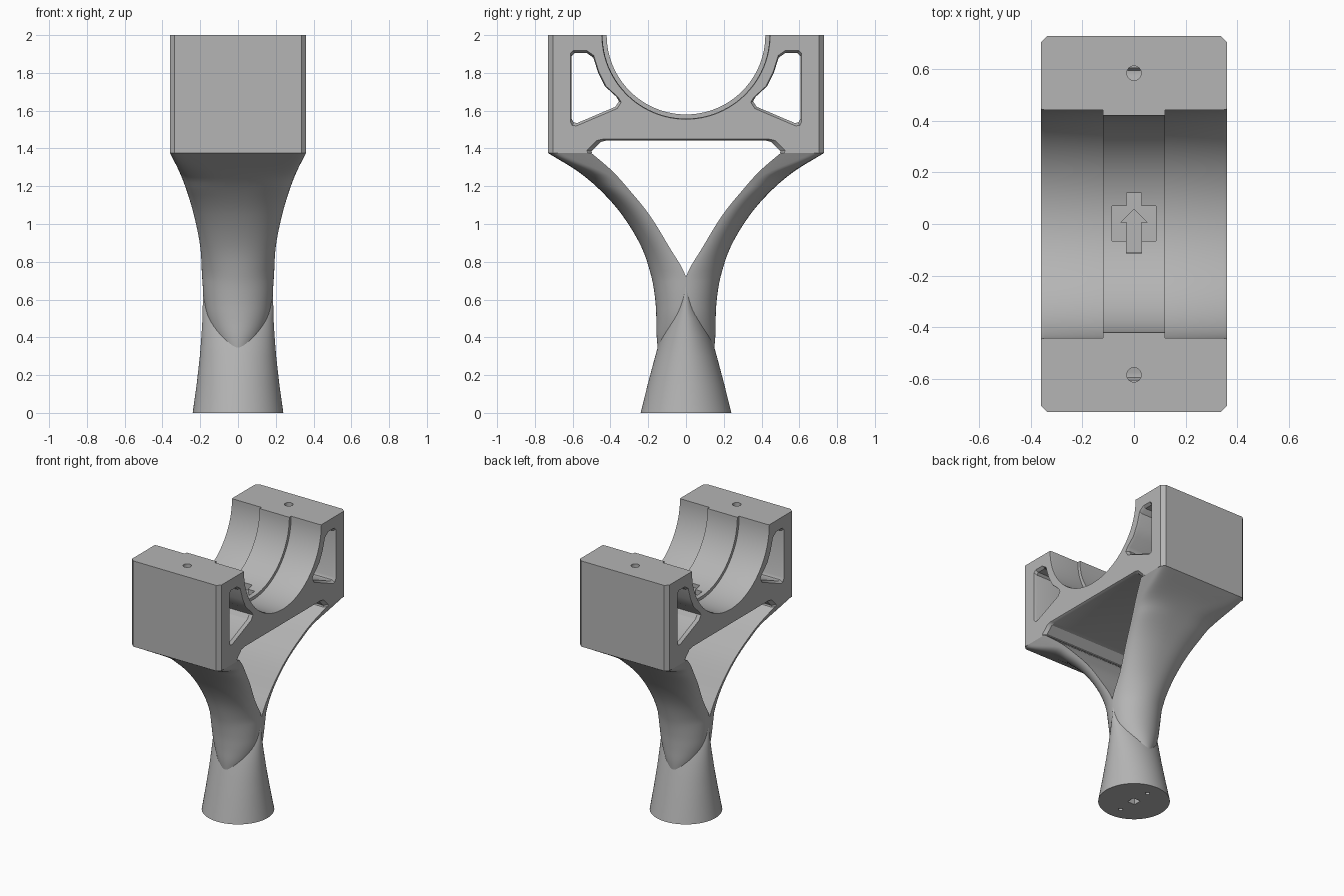
import bpy, bmesh, math
from mathutils import Vector

cube = bpy.data.objects.get("Cube")
if cube:
    bpy.data.objects.remove(cube, do_unlink=True)

grey = bpy.data.materials.new("satin_grey")
grey.use_nodes = True
COLOUR = (0.46, 0.46, 0.46, 1)
grey.diffuse_color = COLOUR
grey.node_tree.nodes["Principled BSDF"].inputs["Base Color"].default_value = COLOUR


def loft(name, rings):
    """Closed solid through matching rings of points."""
    bm = bmesh.new()
    loops = [[bm.verts.new(p) for p in ring] for ring in rings]
    n = len(loops[0])
    for a, b in zip(loops, loops[1:]):
        for i in range(n):
            j = (i + 1) % n
            bm.faces.new((a[i], a[j], b[j], b[i]))
    bm.faces.new(loops[0][::-1])
    bm.faces.new(loops[-1])
    bmesh.ops.recalc_face_normals(bm, faces=bm.faces)
    mesh = bpy.data.meshes.new(name)
    bm.to_mesh(mesh)
    bm.free()
    mesh.materials.append(grey)
    obj = bpy.data.objects.new(name, mesh)
    bpy.context.collection.objects.link(obj)
    return obj


def prism_z(name, outline, z0, z1):
    return loft(name, [[(x, y, z) for x, y in outline] for z in (z0, z1)])


def circle(cx, cy, r, n=24):
    return [(cx + r * math.cos(2 * math.pi * i / n), cy + r * math.sin(2 * math.pi * i / n))
            for i in range(n)]


def activate(obj):
    bpy.ops.object.select_all(action="DESELECT")
    obj.select_set(True)
    bpy.context.view_layer.objects.active = obj


def cut(target, cutter):
    cutter.hide_render = True
    activate(target)
    mod = target.modifiers.new("cut", "BOOLEAN")
    mod.operation, mod.solver, mod.object = "DIFFERENCE", "EXACT", cutter
    bpy.ops.object.modifier_apply(modifier=mod.name)
    bpy.data.objects.remove(cutter, do_unlink=True)


def smooth(obj, degrees=30):
    activate(obj)
    bpy.ops.object.shade_smooth_by_angle(angle=math.radians(degrees))


def flared(name, outline, centre, growth):
    """Opening through the head whose ends widen into a chamfer."""
    cy, cz = centre
    rings = []
    for x, g in ((-0.38, growth), (-0.34, 0), (0.34, 0), (0.38, growth)):
        rings.append([(x, cy + (y - cy) * (1 + g), cz + (z - cz) * (1 + g)) for y, z in outline])
    return loft(name, rings)


def mirror_y(points):
    return [(-y, z) for y, z in points]


W, L, C, SHOULDER = 0.36, 0.73, 0.025, 1.375

# Head block with chamfered upright corners
plan = [(W, L - C), (W - C, L), (C - W, L), (-W, L - C),
        (-W, C - L), (C - W, -L), (W - C, -L), (W, C - L)]
head = prism_z("cradle_head", plan, SHOULDER, 2)

# Half-round seat with a narrower raised band in the middle
seat = []
for x, r in ((-0.4, 0.455), (-0.345, 0.442), (-0.12, 0.442), (-0.12, 0.42),
             (0.12, 0.42), (0.12, 0.442), (0.345, 0.442), (0.4, 0.455)):
    seat.append([(x, y, z) for y, z in circle(0, 2, r, 96)])
cut(head, loft("seat_cutter", seat))

# Lightening windows either side of the seat
window = [(0.605, 1.89), (0.59, 1.905), (0.525, 1.905), (0.49, 1.88), (0.465, 1.8),
          (0.43, 1.73), (0.37, 1.675), (0.355, 1.65), (0.375, 1.62),
          (0.575, 1.535), (0.595, 1.537), (0.605, 1.555)]
cut(head, flared("window_cutter", window, (0.51, 1.73), 0.16))
cut(head, flared("window_cutter", mirror_y(window), (-0.51, 1.73), 0.16))

# Relief under the head between the arms
half = [(0.47, 1.3), (0.5, 1.385), (0.485, 1.4), (0.45, 1.435), (0.42, 1.442)]
cut(head, flared("relief_cutter", half + mirror_y(half)[::-1], (0, 1.3), 0.1))

# Bolt holes
for side in (-1, 1):
    cut(head, prism_z("bolt_cutter", circle(0, side * 0.585, 0.028), 1.85, 2.1))

# Keyed pocket in the seat with a raised direction pointer
right = [(0.03, -0.115), (0.03, -0.065), (0.085, -0.065), (0.085, 0.07), (0.03, 0.07), (0.03, 0.12)]
cut(head, prism_z("pocket_cutter", right + [(-x, y) for x, y in right[::-1]], 1.55, 1.65))
smooth(head)
right = [(0.03, -0.11), (0.03, 0.005), (0.055, 0.005)]
prism_z("direction_pointer", right + [(0, 0.06)] + [(-x, y) for x, y in right[::-1]], 1.54, 1.57)

# Arm stations: height, inner y, outer y, half width, squareness
STATIONS = [(0.3, 0, 0.145, 0.07, 2), (0.4, 0, 0.155, 0.13, 2), (0.5, 0, 0.157, 0.165, 2),
            (0.6, 0, 0.163, 0.18, 2), (0.72, 0, 0.183, 0.19, 2), (0.88, 0.09, 0.237, 0.2, 2.1),
            (1.05, 0.195, 0.34, 0.234, 2.3), (1.18, 0.3, 0.455, 0.273, 2.8),
            (1.28, 0.39, 0.575, 0.312, 4), (SHOULDER, 0.5, L, W, 14)]


def stations(steps=5):
    """Smooth interpolation between the arm stations."""
    pts = [Vector(s) for s in STATIONS]
    for i in range(len(pts) - 1):
        a, b = pts[i], pts[i + 1]
        span = b[0] - a[0]
        prev, nxt = pts[max(i - 1, 0)], pts[min(i + 2, len(pts) - 1)]
        ta = (b - prev) / (b[0] - prev[0]) * span
        tb = (nxt - a) / (nxt[0] - a[0]) * span
        for k in range(steps):
            t = k / steps
            p = (a * (2 * t**3 - 3 * t**2 + 1) + ta * (t**3 - 2 * t**2 + t)
                 + b * (3 * t**2 - 2 * t**3) + tb * (t**3 - t**2))
            if b[0] < 0.73:
                p[1] = 0
            yield p
    yield pts[-1]


# Two curved arms, flat inside and rounded outside
for name, side in (("front_arm", -1), ("back_arm", 1)):
    rings = []
    for z, inner, outer, w, n in stations():
        ring = []
        for i in range(33):
            a = math.pi * i / 32
            c, s = math.cos(a), max(math.sin(a), 0)
            x = math.copysign(abs(c) ** (2 / n), c) * w
            ring.append((x, side * (inner + (outer - inner) * s ** (2 / n)), z))
        rings.append(ring)
    smooth(loft(name, rings), 40)

# Stem: round foot thinning into a wedge between the arms
stem = []
for z, rx, ry in ((0, 0.24, 0.24), (0.15, 0.219, 0.203), (0.3, 0.202, 0.163), (0.4, 0.194, 0.135),
                  (0.5, 0.188, 0.102), (0.6, 0.186, 0.06), (0.71, 0.186, 0.004)):
    stem.append([(rx * x, ry * y, z) for x, y in circle(0, 0, 1, 64)])
stem = loft("stem", stem)

# Locating sockets under the foot
cut(stem, prism_z("key_cutter", [(-0.03, -0.03), (0.03, -0.03), (0.03, 0.03), (-0.03, 0.03)], -0.1, 0.06))
for side in (-1, 1):
    cut(stem, prism_z("pin_cutter", circle(0, side * 0.14, 0.015, 16), -0.1, 0.06))
smooth(stem, 40)
